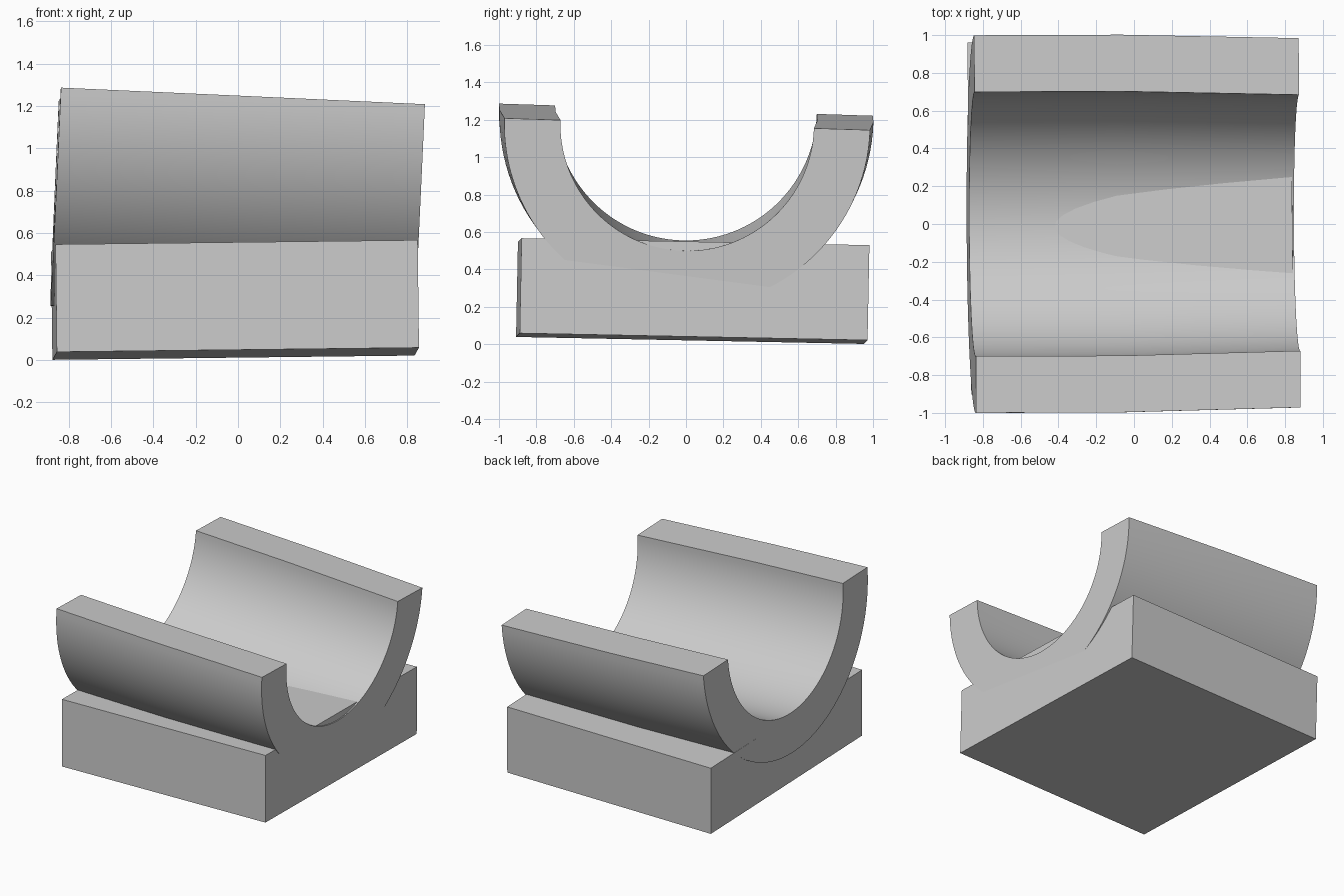
import bpy, bmesh, math

cube = bpy.data.objects.get("Cube")
if cube:
    bpy.data.objects.remove(cube, do_unlink=True)

# Single plain grey material
GREY = (0.6, 0.6, 0.6, 1)
grey = bpy.data.materials.new("plain grey")
grey.use_nodes = True
grey.diffuse_color = GREY
grey.node_tree.nodes["Principled BSDF"].inputs["Base Color"].default_value = GREY


def finish(name, bm, location, rotation):
    bmesh.ops.recalc_face_normals(bm, faces=bm.faces)
    mesh = bpy.data.meshes.new(name)
    bm.to_mesh(mesh)
    bm.free()
    mesh.materials.append(grey)
    obj = bpy.data.objects.new(name, mesh)
    bpy.context.collection.objects.link(obj)
    obj.location = location
    obj.rotation_euler = rotation
    return obj


# Base block, slightly tilted
bm = bmesh.new()
bmesh.ops.create_cube(bm, size=1)
bmesh.ops.scale(bm, vec=(1.71, 1.86, 0.508), verts=bm.verts)
finish("base_block", bm, (-0.014, 0.036, 0.284), (-0.02, -0.0117, 0.0115))


# Half-pipe cradle: half-ring sections joined along x, narrowing at one end
def half_ring(bm, x, outer, inner, steps=64):
    angles = [math.pi + math.pi * i / steps for i in range(steps + 1)]
    loop = [(outer, a) for a in angles] + [(inner, a) for a in reversed(angles)]
    return [bm.verts.new((x, r * math.cos(a), r * math.sin(a))) for r, a in loop]


bm = bmesh.new()
sections = [(-0.86, 1.0, 0.7), (-0.08, 1.0, 0.7), (0.86, 0.978, 0.678)]
rings = [half_ring(bm, *s) for s in sections]
for r1, r2 in zip(rings, rings[1:]):
    for i in range(len(r1)):
        j = (i + 1) % len(r1)
        bm.faces.new((r1[i], r1[j], r2[j], r2[i]))

# End caps as quads across the wall thickness
for ring in (rings[0], rings[-1]):
    n = len(ring)
    for i in range(n // 2 - 1):
        bm.faces.new((ring[i], ring[i + 1], ring[n - 2 - i], ring[n - 1 - i]))

cradle = finish("half_pipe_cradle", bm, (0.018, 0.003, 1.215), (-0.0325, 0.045, 0.004))

# Smooth the curved walls, keep the edges sharp
bpy.ops.object.select_all(action='DESELECT')
cradle.select_set(True)
bpy.context.view_layer.objects.active = cradle
bpy.ops.object.shade_smooth_by_angle(angle=math.radians(30))
